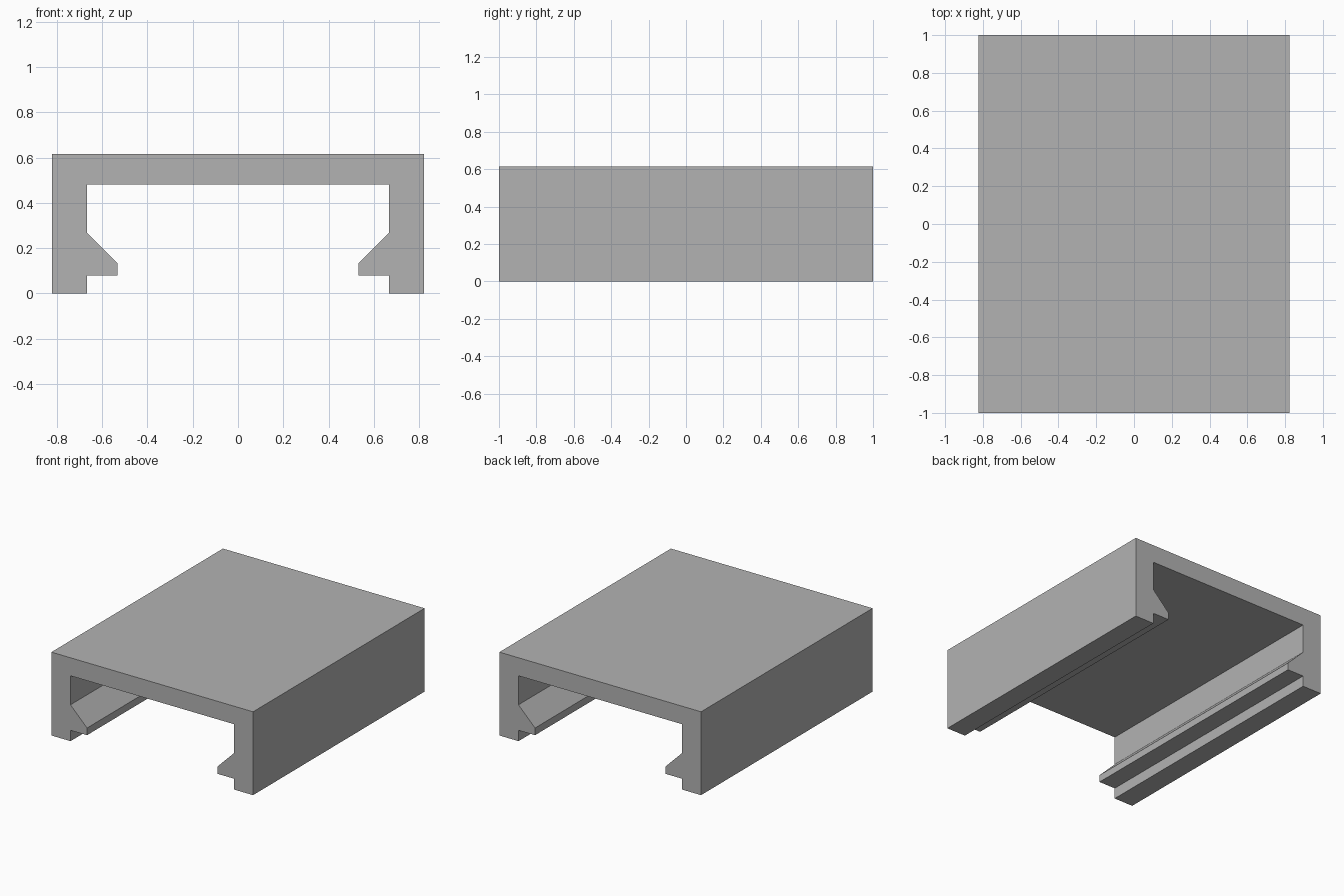
import bpy
import bmesh

cube = bpy.data.objects.get("Cube")
if cube:
    bpy.data.objects.remove(cube, do_unlink=True)

# Plain grey material
GREY = (0.45, 0.45, 0.45, 1.0)
mat = bpy.data.materials.new("plain grey")
mat.use_nodes = True
mat.diffuse_color = GREY
mat.node_tree.nodes["Principled BSDF"].inputs["Base Color"].default_value = GREY

# Overall sizes
HALF_LENGTH = 1.0
OUTER, INNER, HOOK = 0.823, 0.667, 0.532
TOP, CEILING = 0.615, 0.482

# Half profile of the channel: outer wall, foot, snap hook, ceiling
half = [
    (OUTER, TOP), (OUTER, 0), (INNER, 0),
    (INNER, 0.08), (HOOK, 0.08), (HOOK, 0.133), (INNER, 0.268),
    (INNER, CEILING),
]
profile = half + [(-x, z) for x, z in reversed(half)]

# Extrude the mirrored profile along the length
bm = bmesh.new()
face = bm.faces.new([bm.verts.new((x, -HALF_LENGTH, z)) for x, z in profile])
ext = bmesh.ops.extrude_face_region(bm, geom=[face])
moved = [v for v in ext["geom"] if isinstance(v, bmesh.types.BMVert)]
bmesh.ops.translate(bm, verts=moved, vec=(0, 2 * HALF_LENGTH, 0))
bmesh.ops.recalc_face_normals(bm, faces=bm.faces)

mesh = bpy.data.meshes.new("clip_channel")
bm.to_mesh(mesh)
bm.free()
mesh.materials.append(mat)
bpy.context.collection.objects.link(bpy.data.objects.new("clip_channel", mesh))
